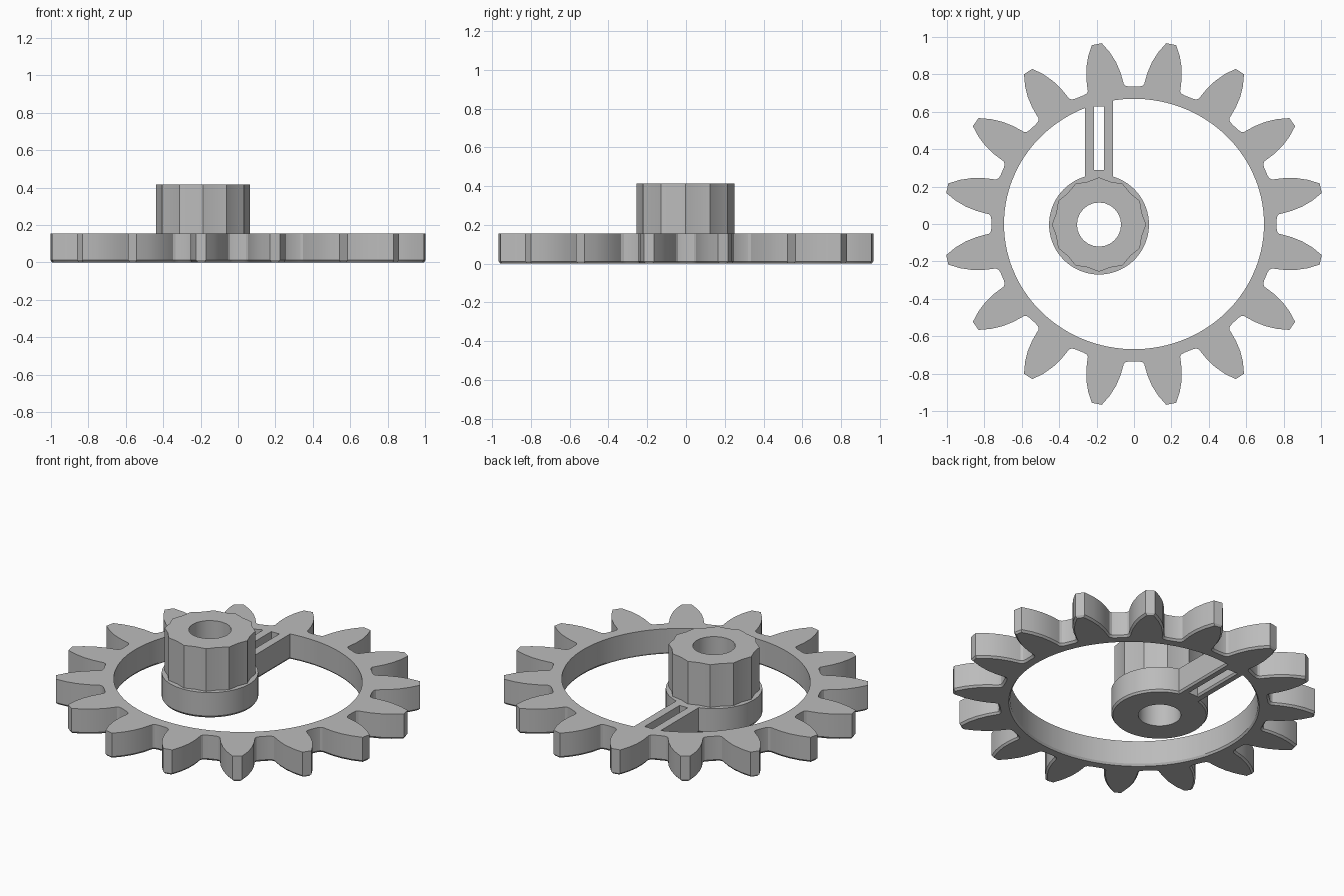
import bpy
import bmesh
from math import sin, cos, pi, radians

cube = bpy.data.objects.get("Cube")
if cube:
    bpy.data.objects.remove(cube, do_unlink=True)

grey = bpy.data.materials.new("plain grey")
grey.use_nodes = True
colour = (0.5, 0.5, 0.5, 1)
grey.diffuse_color = colour
grey.node_tree.nodes["Principled BSDF"].inputs["Base Color"].default_value = colour

TEETH = 16
THICK = 0.155
BEVEL = 0.012
SQUASH = 0.963          # the rim is slightly narrower front to back
HUB = (-0.187, -0.003)


def loft(name, loops):
    """Join equal-length closed loops into a ring-shaped solid."""
    bm = bmesh.new()
    rows = [[bm.verts.new(p) for p in loop] for loop in loops]
    n = len(rows[0])
    for a, b in zip(rows, rows[1:] + rows[:1]):
        for i in range(n):
            j = (i + 1) % n
            bm.faces.new((a[i], a[j], b[j], b[i]))
    bmesh.ops.recalc_face_normals(bm, faces=bm.faces)
    mesh = bpy.data.meshes.new(name)
    bm.to_mesh(mesh)
    bm.free()
    mesh.materials.append(grey)
    obj = bpy.data.objects.new(name, mesh)
    bpy.context.collection.objects.link(obj)
    bpy.ops.object.select_all(action='DESELECT')
    obj.select_set(True)
    bpy.context.view_layer.objects.active = obj
    bpy.ops.object.shade_smooth_by_angle(angle=radians(28))
    return obj


def plate(name, outer, inner, z0=0.0, z1=THICK, bevel=BEVEL):
    """Flat part with a hole and a bevelled lower edge; outlines take an inset."""
    def at(points, z):
        return [(x, y, z) for x, y in points]
    return loft(name, [
        at(outer(0), z1), at(outer(0), z0 + bevel), at(outer(bevel * 0.7), z0),
        at(inner(bevel * 0.7), z0), at(inner(0), z0 + bevel), at(inner(0), z1)])


def circle(radius, n, centre=HUB):
    return [(centre[0] + radius * cos(2 * pi * i / n),
             centre[1] + radius * sin(2 * pi * i / n)) for i in range(n)]


# Half tooth: distance from the centre, half width
FLANK = [(1.018, 0.027), (0.96, 0.059), (0.9, 0.081), (0.84, 0.093), (0.79, 0.097),
         (0.772, 0.098), (0.76, 0.107), (0.753, 0.124)]


def gear_outline(inset):
    points = []
    for k in range(TEETH):
        a = (k + 0.5) * 2 * pi / TEETH
        side = [(r - inset, t - inset) for r, t in FLANK]
        for r, t in [(r, -t) for r, t in reversed(side)] + side:
            points.append((r * cos(a) - t * sin(a),
                           (r * sin(a) + t * cos(a)) * SQUASH))
    return points


def rim_bore(inset):
    # Bore points lie on the same rays as the tooth points
    points = []
    for x, y in gear_outline(0):
        y /= SQUASH
        s = (0.695 + inset) / (x * x + y * y) ** 0.5
        points.append((x * s, y * s * SQUASH))
    return points


plate("toothed_rim", gear_outline, rim_bore)

# Hub base with its shaft hole
plate("hub_base", lambda d: circle(0.267 - d, 72), lambda d: circle(0.118, 72))


# Twelve-sided hub with slightly hollow sides
def hub_outline(inset):
    n = 24
    return [(HUB[0] + r * cos(2 * pi * i / n), HUB[1] + r * sin(2 * pi * i / n))
            for i in range(n) for r in [0.237 if i % 2 else 0.252]]


def shrink_hole(inset):
    return circle(0.118, 24)


plate("hub_boss", hub_outline, shrink_hole, THICK - 0.01, 0.415, 0.005)


# Slotted arm joining hub and rim
def rectangle(x0, x1, y0, y1):
    return [(x0, y0), (x1, y0), (x1, y1), (x0, y1)]


plate("slotted_arm",
      lambda d: rectangle(-0.263 + d, -0.111 - d, 0.21, 0.67),
      lambda d: rectangle(-0.214 - d, -0.16 + d, 0.29, 0.627))
